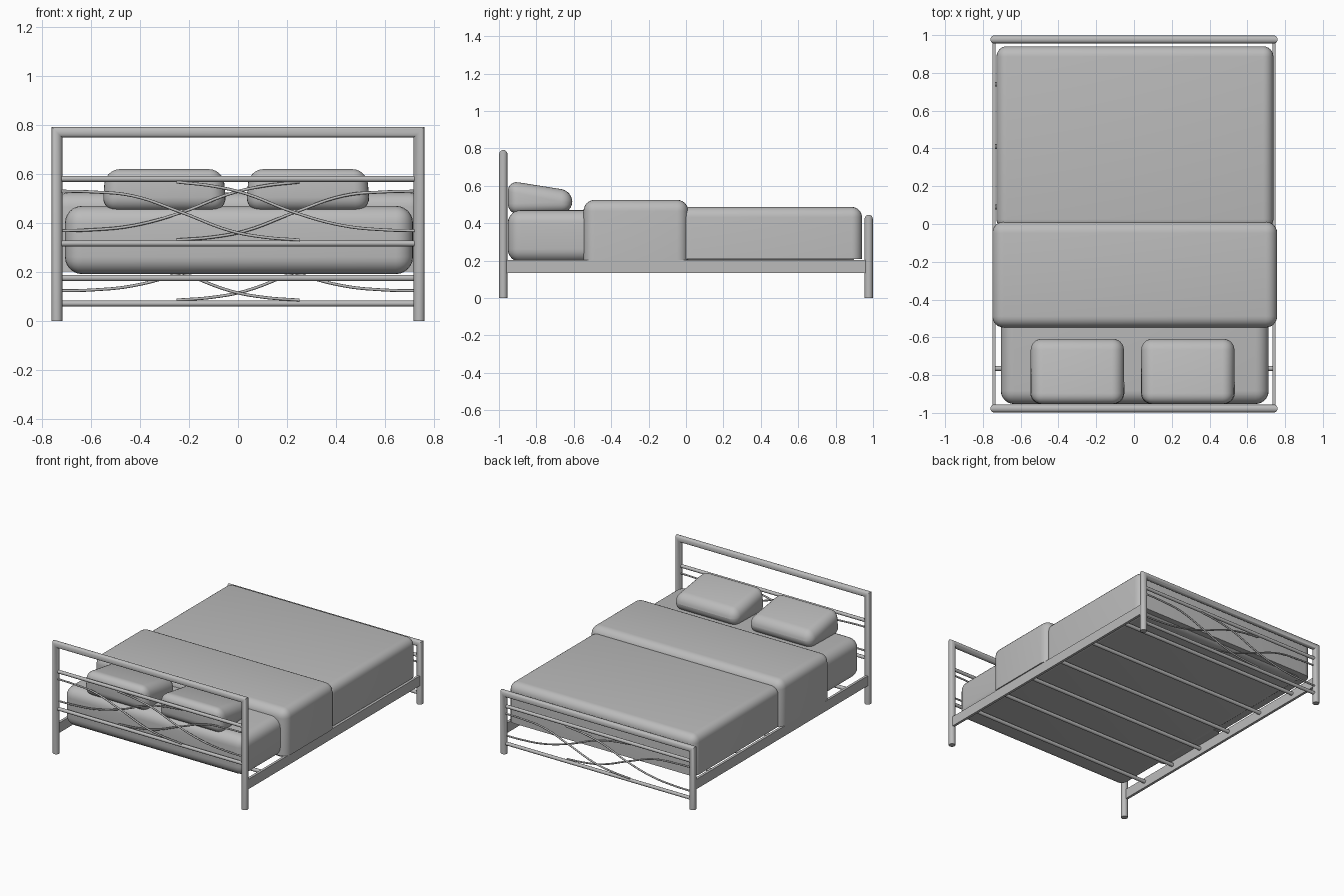
import bpy, bmesh, math
from mathutils import Vector

if "Cube" in bpy.data.objects:
    bpy.data.objects.remove(bpy.data.objects["Cube"])

grey = bpy.data.materials.new("plain_grey")
grey.diffuse_color = (0.5, 0.5, 0.5, 1)
grey.use_nodes = True
grey.node_tree.nodes["Principled BSDF"].inputs["Base Color"].default_value = grey.diffuse_color


def finish(bm, name, smooth=True):
    bmesh.ops.recalc_face_normals(bm, faces=bm.faces[:])
    me = bpy.data.meshes.new(name)
    bm.to_mesh(me)
    bm.free()
    ob = bpy.data.objects.new(name, me)
    bpy.context.collection.objects.link(ob)
    me.materials.append(grey)
    if smooth:
        bpy.ops.object.select_all(action='DESELECT')
        ob.select_set(True)
        bpy.context.view_layer.objects.active = ob
        bpy.ops.object.shade_smooth_by_angle(angle=math.radians(40))
    return ob


def tube_rings(name, rings):
    """Skin a closed tube through a list of equal-length rings."""
    bm = bmesh.new()
    loops = [[bm.verts.new(p) for p in ring] for ring in rings]
    n = len(rings[0])
    for a, b in zip(loops, loops[1:]):
        for i in range(n):
            bm.faces.new((a[i], a[(i + 1) % n], b[(i + 1) % n], b[i]))
    bm.faces.new(loops[0])
    bm.faces.new(loops[-1])
    return finish(bm, name)


def cross_bar(name, y, z, r, half=0.735, sides=12):
    angles = [2 * math.pi * i / sides for i in range(sides)]
    tube_rings(name, [[(x, y + r * math.cos(a), z + r * math.sin(a)) for a in angles]
                      for x in (-half, half)])


def end_frame(name, y, top, r=0.022, half=0.738):
    """Two posts and a top bar in one tube, mitred at the corners."""
    angles = [2 * math.pi * i / 20 for i in range(20)]
    zc = top - r
    rings = []
    for s, at_top in ((-1, 0), (-1, 1), (1, 1), (1, 0)):
        rings.append([(s * (half + r * math.cos(a)), y + r * math.sin(a),
                       (zc + r * math.cos(a)) if at_top else 0) for a in angles])
    tube_rings(name, rings)


def wire(name, pts, y, dz, flip, r=0.006):
    """Thin curved rod passing smoothly through the points."""
    cu = bpy.data.curves.new(name, 'CURVE')
    cu.dimensions = '3D'
    cu.bevel_depth, cu.bevel_resolution, cu.resolution_u = r, 2, 6
    cu.use_fill_caps = True
    sp = cu.splines.new('BEZIER')
    sp.bezier_points.add(len(pts) - 1)
    for bp, (x, z) in zip(sp.bezier_points, pts):
        bp.co = (flip * x, y, z + dz)
        bp.handle_left_type = bp.handle_right_type = 'AUTO'
    cu.materials.append(grey)
    bpy.context.collection.objects.link(bpy.data.objects.new(name, cu))


def soft_box(name, lo, hi, radius, round_bottom=True, segments=6, shape=None):
    """Box with rounded edges; shape(v) may move the corners first."""
    bm = bmesh.new()
    bmesh.ops.create_cube(bm, size=1)
    lo, hi = Vector(lo), Vector(hi)
    for v in bm.verts:
        v.co = Vector([lo[i] + (v.co[i] + 0.5) * (hi[i] - lo[i]) for i in range(3)])
        if shape:
            shape(v)
    edges = [e for e in bm.edges
             if round_bottom or max(v.co.z for v in e.verts) > lo.z + 0.01]
    bmesh.ops.bevel(bm, geom=edges, offset=radius, segments=segments,
                    profile=0.5, affect='EDGES', clamp_overlap=True)
    return finish(bm, name)


# head and foot frames, with rails and crossing curved rods
falling = [(-0.725, 0.53), (-0.6, 0.527), (-0.43, 0.511), (-0.23, 0.443),
           (-0.03, 0.368), (0.1, 0.343), (0.25, 0.331)]
rising = [(-0.725, 0.369), (-0.6, 0.372), (-0.43, 0.389), (-0.23, 0.443),
          (-0.03, 0.52), (0.1, 0.55), (0.25, 0.567)]
for part, y, top, dz in (("headboard", -0.977, 0.792, 0), ("footboard", 0.977, 0.445, -0.245)):
    end_frame(part + "_frame", y, top)
    cross_bar(part + "_upper_rail", y, 0.58 + dz, 0.012)
    cross_bar(part + "_lower_rail", y, 0.317 + dz, 0.012)
    for side, flip in (("left", 1), ("right", -1)):
        wire(f"{part}_falling_rod_{side}", falling, y - 0.006 * flip, dz, flip)
        wire(f"{part}_rising_rod_{side}", rising, y + 0.006 * flip, dz, flip)

# side rails
for side, s in (("left", -1), ("right", 1)):
    bm = bmesh.new()
    bmesh.ops.create_cube(bm, size=1)
    for v in bm.verts:
        v.co = (s * 0.741 + v.co.x * 0.018, v.co.y * 1.93, 0.168 + v.co.z * 0.07)
    finish(bm, "side_rail_" + side, smooth=False)

# slats under the mattress
for i, y in enumerate((0.74, 0.41, 0.09, -0.2, -0.48, -0.765)):
    cross_bar(f"slat_{i + 1}", y, 0.176, 0.013)

# bedding
soft_box("mattress", (-0.705, -0.953, 0.192), (0.713, 0.925, 0.47), 0.07)
soft_box("blanket", (-0.728, -0.03, 0.208), (0.738, 0.941, 0.487), 0.055, False)
soft_box("folded_blanket", (-0.75, -0.548, 0.203), (0.758, 0.012, 0.525), 0.06, False)


# pillows: tops slope down toward the foot and draw in slightly
def pillow_shape(cx):
    def shape(v):
        if v.co.z > 0.5:
            v.co.x = cx + (v.co.x - cx) * 0.95
            if v.co.y > -0.8:
                v.co.z -= 0.055
        elif v.co.y > -0.8:
            v.co.z += 0.01
    return shape


for side, cx in (("left", -0.3), ("right", 0.285)):
    soft_box("pillow_" + side, (cx - 0.253, -0.953, 0.447), (cx + 0.253, -0.608, 0.628),
             0.065, shape=pillow_shape(cx))
